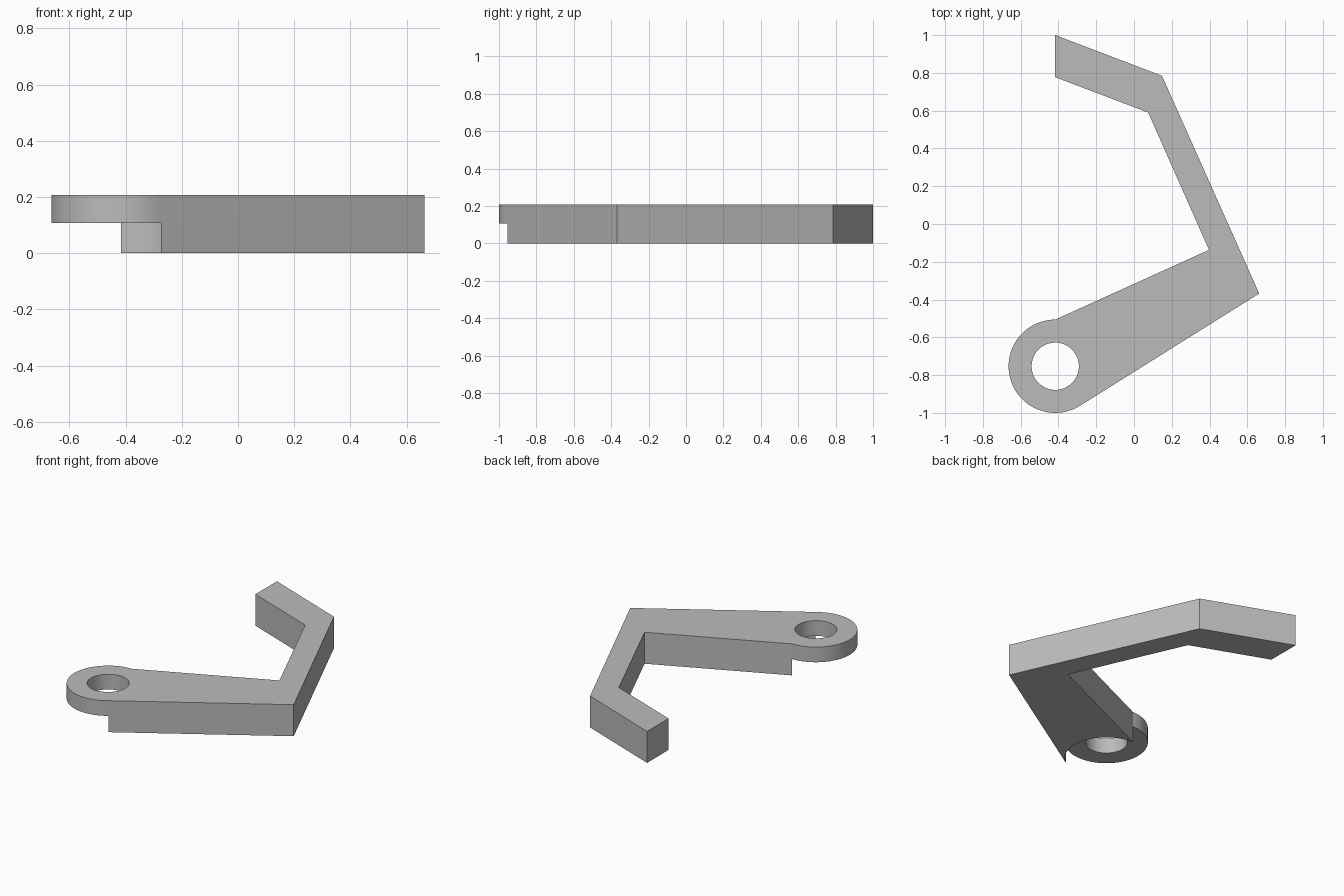
import bpy, bmesh
from math import cos, sin, radians
from mathutils import Vector

if "Cube" in bpy.data.objects:
    bpy.data.objects.remove(bpy.data.objects["Cube"])

HEIGHT, STEP = 0.207, 0.107
EYE = Vector((-0.417, -0.753))
OUTER, INNER = 0.247, 0.125

grey = bpy.data.materials.new("mid grey")
grey.use_nodes = True
colour = (0.5, 0.5, 0.5, 1)
grey.diffuse_color = colour
grey.node_tree.nodes["Principled BSDF"].inputs["Base Color"].default_value = colour


def arc(radius, start, end, steps):
    angles = [radians(start + (end - start) * i / steps) for i in range(steps + 1)]
    return [(EYE.x + radius * cos(a), EYE.y + radius * sin(a)) for a in angles]


def prism(name, outline, bottom, top):
    """Extrude a counter-clockwise outline between two heights."""
    bm = bmesh.new()
    face = bm.faces.new([bm.verts.new((x, y, bottom)) for x, y in outline])
    extruded = bmesh.ops.extrude_face_region(bm, geom=[face])
    verts = [v for v in extruded["geom"] if isinstance(v, bmesh.types.BMVert)]
    bmesh.ops.translate(bm, vec=(0, 0, top - bottom), verts=verts)
    bmesh.ops.recalc_face_normals(bm, faces=bm.faces)
    mesh = bpy.data.meshes.new(name)
    bm.to_mesh(mesh)
    bm.free()
    mesh.materials.append(grey)
    obj = bpy.data.objects.new(name, mesh)
    bpy.context.collection.objects.link(obj)
    return obj


# Bent arm with a rounded eye at its end
arm = [(0.663, -0.368), (0.148, 0.785), (-0.417, 1.0), (-0.417, 0.777),
       (0.075, 0.59), (0.397, -0.137)]
lever = prism("bent_lever", arm + arc(OUTER, 90, 302, 56), 0, HEIGHT)

# Pivot hole, and the round recess that thins the eye from below
cutters = [
    prism("hole_cutter", arc(INNER, 0, 355, 71), -0.1, HEIGHT + 0.1),
    prism("recess_cutter", arc(OUTER + 0.0004, 0, 355, 71), -0.1, STEP),
]

bpy.ops.object.select_all(action="DESELECT")
bpy.context.view_layer.objects.active = lever
lever.select_set(True)
for cutter in cutters:
    cutter.hide_render = True
    cut = lever.modifiers.new(cutter.name, "BOOLEAN")
    cut.operation = "DIFFERENCE"
    cut.solver = "EXACT"
    cut.object = cutter
    bpy.ops.object.modifier_apply(modifier=cut.name)
    bpy.data.objects.remove(cutter)

bpy.ops.object.shade_smooth_by_angle(angle=radians(20))
